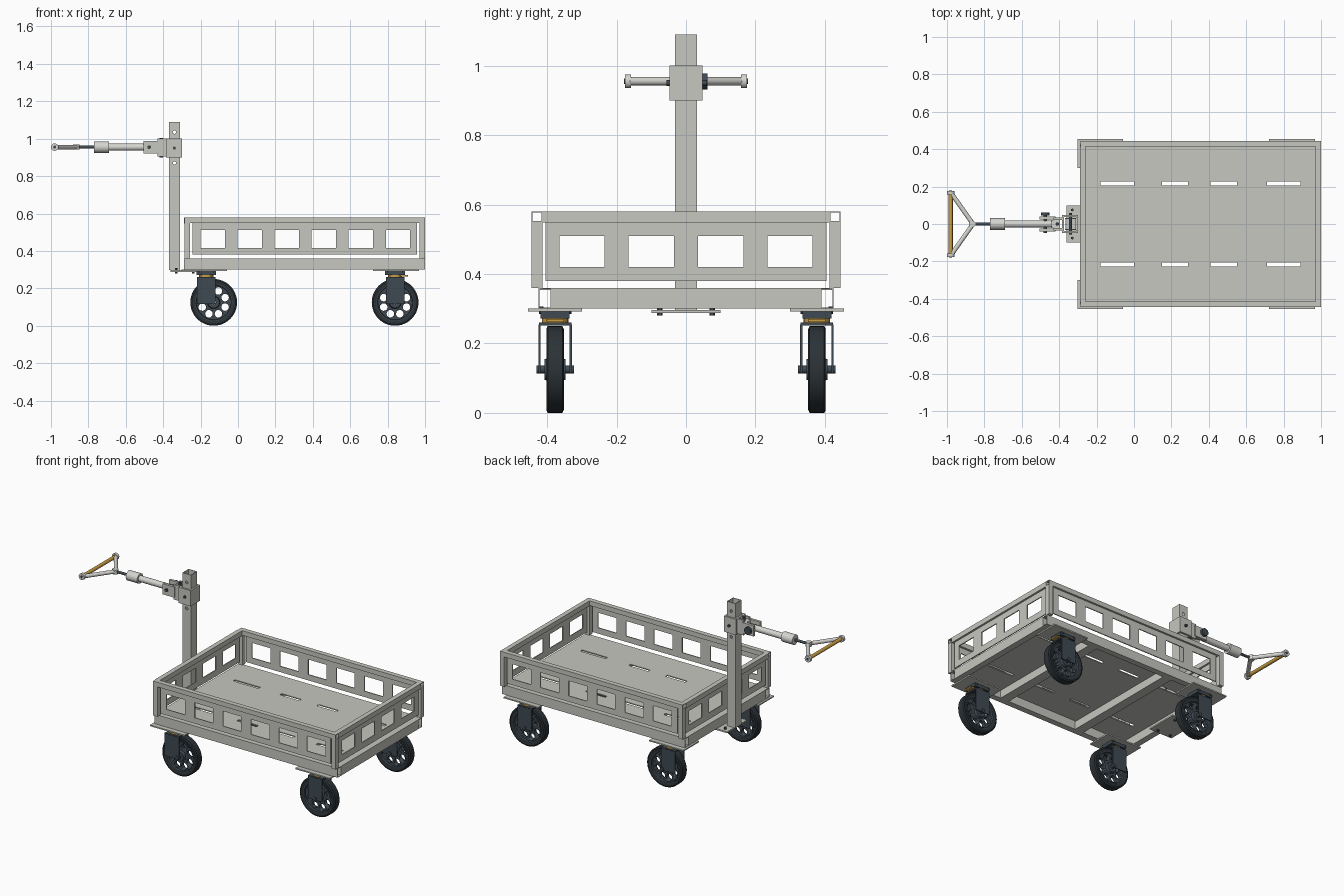
import bpy, bmesh, math
from mathutils import Vector

if "Cube" in bpy.data.objects:
    bpy.data.objects.remove(bpy.data.objects["Cube"])


def material(name, *rgb):
    m = bpy.data.materials.new(name)
    m.use_nodes = True
    m.diffuse_color = (*rgb, 1)
    m.node_tree.nodes["Principled BSDF"].inputs["Base Color"].default_value = (*rgb, 1)
    return m


GREY = material("light grey paint", .57, .57, .53)
STEEL = material("pale steel", .66, .66, .63)
SLATE = material("slate metal", .05, .068, .085)
RUBBER = material("dark rubber", .024, .032, .038)
GOLD = material("golden brass", .58, .34, .06)


def finish(name, bm, mat, smooth=False):
    bmesh.ops.recalc_face_normals(bm, faces=bm.faces)
    mesh = bpy.data.meshes.new(name)
    bm.to_mesh(mesh)
    bm.free()
    mesh.materials.append(mat)
    ob = bpy.data.objects.new(name, mesh)
    bpy.context.collection.objects.link(ob)
    bpy.ops.object.select_all(action='DESELECT')
    ob.select_set(True)
    bpy.context.view_layer.objects.active = ob
    if smooth:
        bpy.ops.object.shade_smooth_by_angle(angle=math.radians(35))
    return ob


def apply_all(ob):
    bpy.context.view_layer.objects.active = ob
    for m in list(ob.modifiers):
        bpy.ops.object.modifier_apply(modifier=m.name)


def box(name, x, y, z, mat=GREY, open_axis=None, wall=.005):
    """Box from three ranges; open_axis turns it into an open square tube."""
    bm = bmesh.new()
    bmesh.ops.create_cube(bm, size=1)
    for v in bm.verts:
        v.co = [(a + b) / 2 + c * (b - a) for (a, b), c in zip((x, y, z), v.co)]
    if open_axis is not None:
        bm.normal_update()
        ends = [f for f in bm.faces if abs(f.normal[open_axis]) > .9]
        bmesh.ops.delete(bm, geom=ends, context='FACES_ONLY')
    ob = finish(name, bm, mat)
    if open_axis is not None:
        s = ob.modifiers.new("wall", 'SOLIDIFY')
        s.thickness, s.offset = wall, -1
        apply_all(ob)
    return ob


def rod(name, a, b, r, mat=STEEL, sides=24):
    a, b = Vector(a), Vector(b)
    bm = bmesh.new()
    bmesh.ops.create_cone(bm, cap_ends=True, segments=sides, radius1=r, radius2=r, depth=(b - a).length)
    rot = (b - a).to_track_quat('Z', 'Y').to_matrix().to_4x4()
    bm.transform(rot)
    bmesh.ops.translate(bm, verts=bm.verts, vec=(a + b) / 2)
    return finish(name, bm, mat, sides > 8)


def perforated(name, u, v, holes, place, thick=.006):
    """Sheet with rectangular openings; place maps (u, v) to 3D."""
    us = sorted({*u, *(e for h in holes for e in h[:2])})
    vs = sorted({*v, *(e for h in holes for e in h[2:])})
    bm = bmesh.new()
    grid = [[bm.verts.new(place(a, b)) for b in vs] for a in us]
    for i in range(len(us) - 1):
        for j in range(len(vs) - 1):
            cu, cv = (us[i] + us[i + 1]) / 2, (vs[j] + vs[j + 1]) / 2
            if not any(h[0] < cu < h[1] and h[2] < cv < h[3] for h in holes):
                bm.faces.new((grid[i][j], grid[i + 1][j], grid[i + 1][j + 1], grid[i][j + 1]))
    ob = finish(name, bm, GREY)
    s = ob.modifiers.new("thickness", 'SOLIDIFY')
    s.thickness, s.offset = thick, 0
    apply_all(ob)


def lathe(name, profile, mat):
    """Closed (radius, y) profile turned around the y axis."""
    bm = bmesh.new()
    vs = [bm.verts.new((r, y, 0)) for r, y in profile]
    es = [bm.edges.new((vs[i], vs[i - 1])) for i in range(len(vs))]
    bmesh.ops.spin(bm, geom=vs + es, cent=(0, 0, 0), axis=(0, 1, 0), angle=math.tau, steps=48)
    bmesh.ops.remove_doubles(bm, verts=bm.verts, dist=.0001)
    return finish(name, bm, mat, True)


def drill(ob, cutters):
    for c in cutters:
        c.hide_render = True
        m = ob.modifiers.new("hole", 'BOOLEAN')
        m.operation, m.solver, m.object = 'DIFFERENCE', 'EXACT', c
    apply_all(ob)
    for c in cutters:
        bpy.data.objects.remove(c)


# Base frame and slotted deck
X0, X1 = -.29, 1.0
for s in (-1, 1):
    ys = sorted((s * .387, s * .425))
    box("base_side_rail", (X0, X1), ys, (.3, .36), open_axis=0)
for x in (X0, X1 - .04):
    box("base_end_rail", (x, x + .04), (-.387, .387), (.3, .36))
for x in (.08, .63):
    box("cross_member", (x - .03, x + .03), (-.387, .387), (.3, .35))
slots = [(a, b, y - .01, y + .01) for a, b in ((-.18, 0), (.15, .29), (.41, .55), (.71, .89))
         for y in (-.217, .217)]
perforated("deck", (X0 + .01, X1 - .01), (-.42, .42), slots, lambda u, v: (u, v, .357))

# Side and end panels
side_holes = [(-.2 + i * .198, -.07 + i * .198, .417, .513) for i in range(6)]
end_holes = [(-.365 + i * .2, -.235 + i * .2, .42, .51) for i in range(4)]
for s in (-1, 1):
    ys = sorted((s * .414, s * .445))
    box("side_top_rail", (X0 + .003, X1), ys, (.55, .58), open_axis=0, wall=.004)
    for x in (X0 + .003, X1 - .03):
        box("corner_post", (x, x + .03), ys, (.36, .55))
    perforated("side_panel", (-.243, .957), (.38, .552), side_holes, lambda u, v: (u, s * .43, v))
for x in (X0, X1 - .03):
    box("end_top_rail", (x, x + .03), (-.414, .414), (.548, .58))
    perforated("end_panel", (-.405, .405), (.38, .55), end_holes, lambda u, v: (x + .015, u, v))

# Wheel meshes, built once and shared
tire = lathe("tire", [(.098, -.022), (.117, -.025), (.125, -.021), (.125, .021),
                      (.117, .025), (.098, .022)], RUBBER)
rim = lathe("wheel_rim", [(.012, -.03), (.03, -.03), (.034, -.012), (.092, -.012), (.094, -.024), (.1, -.024),
                          (.1, .024), (.094, .024), (.092, .012), (.034, .012), (.03, .03), (.012, .03)], SLATE)
angles = [math.tau * (i + .5) / 8 for i in range(8)]
drill(rim, [rod("rim_cutter", (.066 * math.cos(a), -.1, .066 * math.sin(a)),
                (.066 * math.cos(a), .1, .066 * math.sin(a)), .02, SLATE, 20) for a in angles])

# Four casters
first = True
for wx, trail in ((-.13, .04), (.84, 0)):
    for s in (-1, 1):
        cy, cx = s * .377, wx - trail
        for part in (tire, rim):
            ob = part if first else part.copy()
            if not first:
                bpy.context.collection.objects.link(ob)
            ob.location = (wx, cy, .125)
        first = False
        px = -.18 if wx < 0 else .845
        box("caster_plate", (px - .122, px + .122), sorted((s * .3, s * .455)), (.292, .3))
        box("caster_head", (cx - .053, cx + .053), (cy - .042, cy + .042), (.272, .292), SLATE)
        rod("swivel_bearing", (cx, cy, .258), (cx, cy, .273), .038, GOLD)
        box("fork_crown", (cx - .05, cx + .05), (cy - .047, cy + .047), (.252, .26), SLATE)
        for d in (-1, 1):
            y = cy + d * .045
            box("fork_leg", (cx - .05, cx + .05), (y - .003, y + .003), (.115, .255), SLATE)
            for bx in (-.04, .04):
                rod("caster_bolt", (cx + bx, cy + d * .04, .285), (cx + bx, cy + d * .04, .306), .007, SLATE, 6)
        rod("axle", (wx, cy - .054, .125), (wx, cy + .054, .125), .011, SLATE)
        if wx > 0:
            box("brake_tab", (cx + .03, cx + .07), (cy - .025, cy + .025), (.262, .27), GOLD)

# Upright post on its foot plate
box("post_foot", (-.36, -.2), (-.1, .1), (.288, .297))
post = box("post", (-.37, -.31), (-.031, .031), (.297, 1.09), open_axis=2)
drill(post, [rod("pin_cutter", (-.34, -.2, z), (-.34, .2, z), .009, GREY, 16) for z in (.87, 1.035)])
for y in (-.075, .075):
    for x in (-.33, -.24):
        rod("foot_bolt", (x, y, .28), (x, y, .31), .008, SLATE, 6)

# Sliding collar, hinge and clamp
box("collar", (-.385, -.3), (-.048, .048), (.9, 1.0), open_axis=2, wall=.016)
rod("collar_pin", (-.34, -.056, .95), (-.34, .06, .95), .008, SLATE)
for s in (-1, 1):
    box("hinge_lug", (-.43, -.38), sorted((s * .022, s * .034)), (.905, 1.0))
    box("clevis_cheek", (-.505, -.42), sorted((s * .024, s * .04)), (.92, .988))
box("hinge_block", (-.44, -.395), (-.022, .022), (.925, .985), STEEL)
rod("hinge_pin", (-.41, 0, .9), (-.41, 0, 1.005), .009, SLATE)
rod("clevis_pin", (-.475, -.047, .955), (-.475, .05, .955), .01, SLATE)
rod("clamp_knob", (-.475, .046, .955), (-.475, .062, .955), .023, SLATE)

# Tow bar and triangular handle
H = .955
rod("tow_shaft", (-.69, 0, H), (-.43, 0, H), .019)
rod("tow_sleeve", (-.77, 0, H), (-.69, 0, H), .031)
rod("tow_spindle", (-.86, 0, H), (-.77, 0, H), .008, SLATE)
rod("handle_apex", (-.865, 0, H - .014), (-.865, 0, H + .014), .018)
rod("handle_grip", (-.98, -.165, H), (-.98, .165, H), .011, GOLD)
for s in (-1, 1):
    rod("handle_arm", (-.865, s * .006, H), (-.975, s * .162, H), .012)
    rod("handle_cap", (-.98, s * .158, H), (-.98, s * .176, H), .02)
    rod("cap_screw", (-.98, s * .17, H), (-.98, s * .178, H), .008, SLATE)
